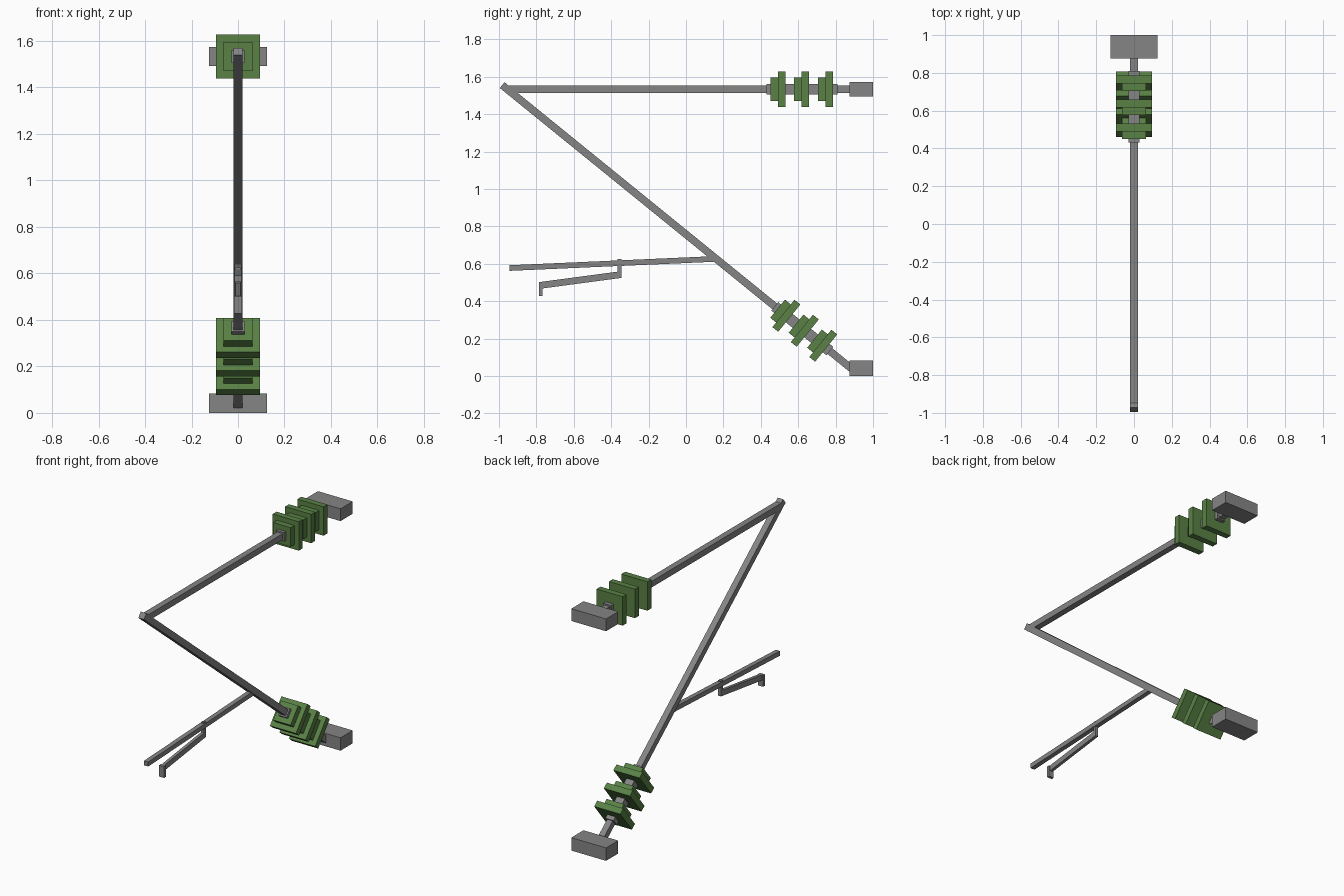
import bpy, math
from mathutils import Vector, Matrix

if "Cube" in bpy.data.objects:
    bpy.data.objects.remove(bpy.data.objects["Cube"])


def material(name, color):
    m = bpy.data.materials.new(name)
    m.diffuse_color = (*color, 1.0)
    m.use_nodes = True
    m.node_tree.nodes["Principled BSDF"].inputs["Base Color"].default_value = m.diffuse_color
    return m


grey = material("metal grey", (0.235, 0.235, 0.235))
green = material("insulator green", (0.10, 0.22, 0.06))


def bar(name, start, end, width, height, mat):
    """Box running from start to end (y, z) with the given cross-section."""
    a, b = Vector((0, *start)), Vector((0, *end))
    d = b - a
    bpy.ops.mesh.primitive_cube_add(size=1)
    ob = bpy.context.object
    ob.name = name
    ob.data.materials.append(mat)
    ob.data.transform(Matrix.Diagonal((width, d.length, height, 1)))
    ob.rotation_euler.x = math.atan2(d.z, d.y)
    ob.location = (a + b) / 2
    return ob


def insulator(name, centre, direction):
    """Sleeve with three stepped pairs of square plates along an arm."""
    c, d = Vector(centre), Vector(direction).normalized()
    bar(name + "_sleeve", c - d * 0.08, c + d * 0.30, 0.058, 0.058, grey)
    for i in range(3):
        p = c + d * 0.127 * i
        bar(f"{name}_small_plate_{i + 1}", p - d * 0.06, p - d * 0.02, 0.125, 0.125, green)
        bar(f"{name}_large_plate_{i + 1}", p - d * 0.02, p + d * 0.02, 0.188, 0.188, green)


# Main arms
top_z = 1.533
low, high = Vector((0.89, 0.035)), Vector((-0.983, 1.555))
bar("top_arm", (-0.965, top_z), (0.89, top_z), 0.04, 0.04, grey)
bar("diagonal_arm", high, low, 0.04, 0.04, grey)

# Insulators
axis = (low - high).normalized()
insulator("top_insulator", (0.511, top_z), (1, 0))
insulator("lower_insulator", high + axis * 1.957, axis)

# Wall mounting blocks
bar("top_mount", (0.875, top_z), (1.0, top_z), 0.25, 0.08, grey)
bar("lower_mount", (0.875, 0.042), (1.0, 0.042), 0.25, 0.084, grey)

# Registration arm with its hanging steady arm
bar("registration_arm", (-0.944, 0.577), (0.16, 0.626), 0.03, 0.03, grey)
bar("drop_link", (-0.355, 0.525), (-0.355, 0.625), 0.02, 0.02, grey)
bar("steady_arm", (-0.783, 0.484), (-0.348, 0.542), 0.02, 0.036, grey)
bar("wire_clip", (-0.776, 0.428), (-0.776, 0.502), 0.035, 0.018, grey)
